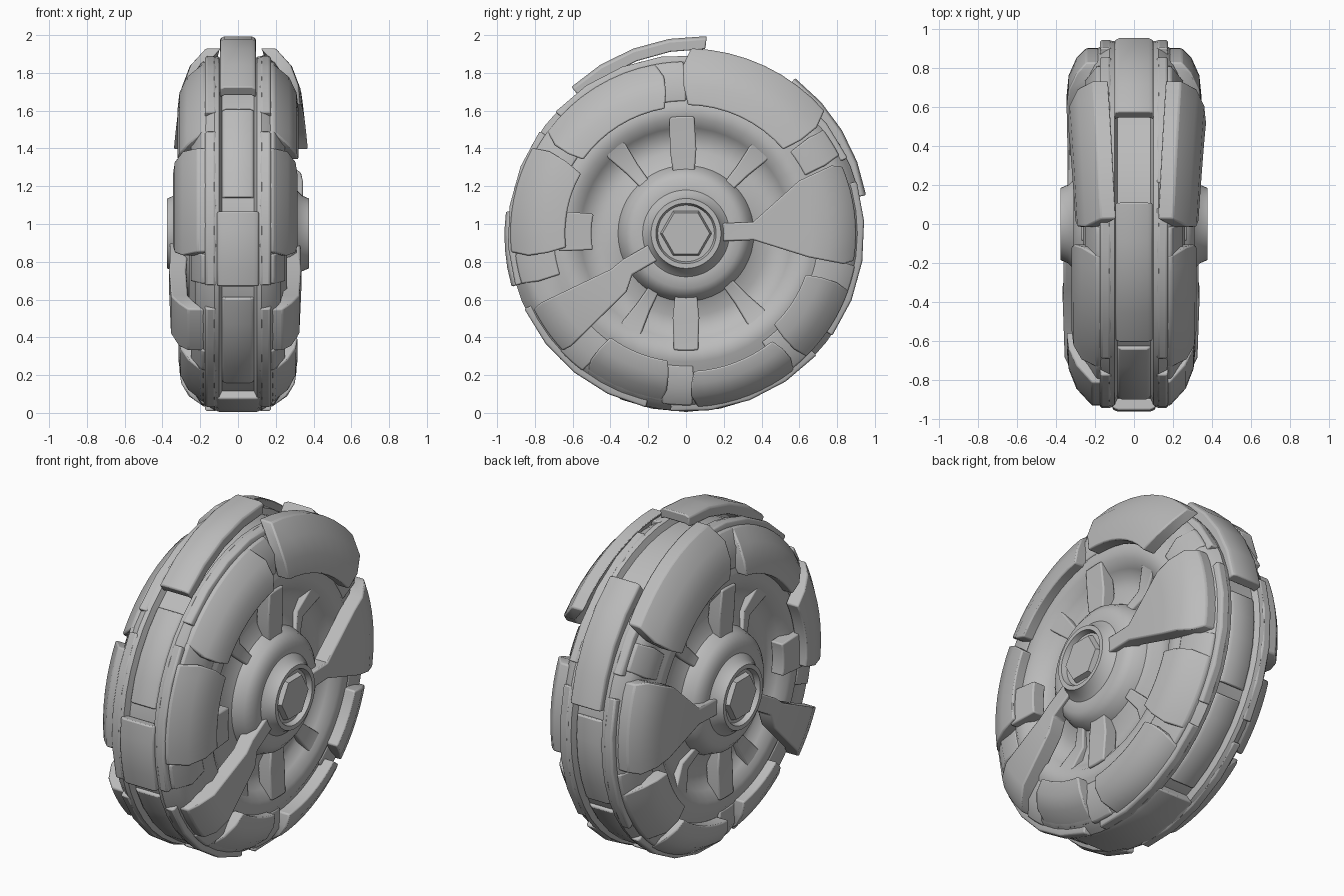
import bpy, bmesh
from math import sin, cos, radians, degrees, pi
from mathutils import Vector

cube = bpy.data.objects.get("Cube")
if cube:
    bpy.data.objects.remove(cube)

AXLE_Z = 0.95
metal = bpy.data.materials.new("plain grey")
metal.use_nodes = True
GREY = (0.5, 0.5, 0.5, 1)
metal.diffuse_color = GREY
metal.node_tree.nodes["Principled BSDF"].inputs["Base Color"].default_value = GREY


def polar(x, r, deg):
    a = radians(deg)
    return Vector((x, r * cos(a), AXLE_Z + r * sin(a)))


def finish(name, bm, bevel=0.0):
    bmesh.ops.recalc_face_normals(bm, faces=bm.faces)
    mesh = bpy.data.meshes.new(name)
    bm.to_mesh(mesh)
    bm.free()
    mesh.materials.append(metal)
    ob = bpy.data.objects.new(name, mesh)
    bpy.context.collection.objects.link(ob)
    if bevel:
        mod = ob.modifiers.new("soft_edges", "BEVEL")
        mod.width, mod.segments, mod.limit_method = bevel, 2, "ANGLE"
        mod.angle_limit = radians(40)
    bpy.ops.object.select_all(action="DESELECT")
    ob.select_set(True)
    bpy.context.view_layer.objects.active = ob
    bpy.ops.object.shade_smooth_by_angle(angle=radians(38))


def slab(name, bm, rows, move, bevel):
    """Skin rows of points, then close the sheet into a slab by a per-vertex offset."""
    grid = [[bm.verts.new(p) for p in row] for row in rows]
    for a, b in zip(grid, grid[1:]):
        for i in range(len(a) - 1):
            bm.faces.new((a[i], a[i + 1], b[i + 1], b[i]))
    for v in bmesh.ops.extrude_face_region(bm, geom=bm.faces[:], use_keep_orig=True)["geom"]:
        if isinstance(v, bmesh.types.BMVert):
            v.co += move(v.co)
    finish(name, bm, bevel)


def side_slab(name, side, rows, depth=0.08, tilt=0.0, steps=8):
    """Slab on a wheel face; each row is radius, middle angle, half angle, x."""
    def row(r, mid, spread, x):
        ks = [2 * i / steps - 1 for i in range(steps + 1)]
        return [polar(side * (x + tilt * k), r, mid + spread * k) for k in ks]
    slab(name, bmesh.new(), [row(*r) for r in rows], lambda co: Vector((-side * depth, 0, 0)), 0.008)


def armour_plate(name, side, a0, a1, r0, r1, x, tilt=0.0):
    """Arc segment that curves in toward the rim."""
    mid, spread, span = (a0 + a1) / 2, (a1 - a0) / 2, r1 - r0
    side_slab(name, side, [(r0, mid, spread * 0.93, x),
                           (r0 + span * 0.35, mid, spread, x - 0.01),
                           (r0 + span * 0.7, mid, spread, x - 0.05),
                           (r1, mid, spread * 0.9, x - 0.13)], 0.08, tilt)


def fan_plate(name, side, angle, spread, knee, x):
    """Narrow arm leaving the hub that opens into a wide blade."""
    def arm(r):
        return (r, angle, degrees(0.048 / r), x - 0.005)
    blade = angle + 5
    side_slab(name, side, [arm(0.18), arm(0.36), (knee, blade, spread, x),
                           (0.76, blade, spread, x - 0.01), (0.85, blade, spread, x - 0.05),
                           (0.9, blade, spread * 0.9, x - 0.1)], 0.09)


def tread_plate(name, a0, a1, r0, r1, half, centre=0.0, steps=4):
    """Slab wrapped over the rim, slightly lower along its side edges."""
    def row(t):
        r, a = r0 + (r1 - r0) * t, a0 + (a1 - a0) * t
        return [polar(centre + k * half, r - 0.012 * (abs(k) == 1), a) for k in (-1, -0.75, 0.75, 1)]

    def inward(co):
        return Vector((0, -co.y, AXLE_Z - co.z)).normalized() * 0.06
    slab(name, bmesh.new(), [row(i / steps) for i in range(steps + 1)], inward, 0.008)


# Wheel body: half profile (radius, x) mirrored across the rim and spun
half = [(0, 0.345), (0.15, 0.345), (0.16, 0.375), (0.185, 0.375), (0.2, 0.34), (0.23, 0.31),
        (0.29, 0.31), (0.335, 0.275), (0.36, 0.21), (0.44, 0.175), (0.52, 0.18), (0.56, 0.215),
        (0.61, 0.255), (0.68, 0.26), (0.72, 0.235), (0.79, 0.23), (0.85, 0.225), (0.89, 0.2),
        (0.925, 0.15), (0.94, 0.125), (0.935, 0.1), (0.9, 0.085)]
profile = half + [(r, -x) for r, x in reversed(half)]
body = bmesh.new()
pts = [body.verts.new(polar(x, r, 90)) for r, x in profile]
edges = [body.edges.new(p) for p in zip(pts, pts[1:])]
bmesh.ops.spin(body, geom=pts + edges, cent=(0, 0, AXLE_Z), axis=(1, 0, 0), angle=2 * pi,
               steps=48, use_merge=True)
bmesh.ops.remove_doubles(body, verts=body.verts, dist=0.0005)
finish("wheel_body", body)

# Raised centre plates around the tread
tread_plate("top_tread_plate", 84, 128, 1.05, 0.985, 0.095)
tread_plate("back_tread_plate", 12, 55, 0.975, 1.005, 0.1)
tread_plate("front_tread_plate", 173, 197, 0.96, 0.965, 0.11)
tread_plate("bottom_tread_plate", 248, 292, 0.945, 0.945, 0.13)
for n, (start, end) in enumerate([(134, 168), (202, 240), (296, 330), (334, 368)]):
    tread_plate(f"groove_plate_{n}", start, end, 0.92, 0.92, 0.085)

for label, side in (("left", 1), ("right", -1)):
    flare = 0.0 if side > 0 else 0.03
    # Armour segments on the wheel face
    armour_plate(f"{label}_upper_back_plate", side, 39, 91, 0.68, 0.98, 0.35 - flare, -0.02)
    armour_plate(f"{label}_upper_front_plate", side, 98, 146, 0.67, 0.91, 0.32)
    armour_plate(f"{label}_front_plate", side, 149, 188, 0.64, 0.93, 0.315 + flare)
    armour_plate(f"{label}_bottom_front_plate", side, 233, 263, 0.68, 0.9, 0.315)
    armour_plate(f"{label}_bottom_back_plate", side, 272, 310, 0.73, 0.92, 0.31)
    armour_plate(f"{label}_lower_back_plate", side, 313, 342, 0.67, 0.91, 0.325)
    side_slab(f"{label}_front_tab", side, [(0.5, 179, 11, 0.29), (0.68, 179, 9, 0.3)])

    # Fan-shaped spokes
    fan_plate(f"{label}_lower_front_fan", side, 210, 9.5, 0.44, 0.335 + flare)
    fan_plate(f"{label}_back_fan", side, 2, 18, 0.66, 0.345)

    # Short upright spokes and low ribs crossing the dish
    for part, angle in (("top", 92), ("bottom", 270)):
        side_slab(f"{label}_{part}_spoke", side,
                  [(0.33, angle, 10, 0.26), (0.45, angle, 9, 0.26), (0.62, angle, 6, 0.27)])
    for n, angle in enumerate((48, 130, 240, 310)):
        side_slab(f"{label}_dish_rib_{n}", side,
                  [(0.33, angle, 5, 0.24), (0.45, angle, 5, 0.2), (0.6, angle, 6, 0.24)], steps=2)

    # Blocks filling the gaps between armour plates
    for n, angle in enumerate((96, 148, 192, 228, 267, 311, 344, 32)):
        side_slab(f"{label}_gap_block_{n}", side,
                  [(0.7, angle, 6, 0.25), (0.82, angle, 6, 0.25), (0.91, angle, 5, 0.19)], steps=4)

    # Shoulder strips beside the tread groove
    for n in range(6):
        start = n * 60 - 35
        tread_plate(f"{label}_shoulder_strip_{n}", start, start + 52, 0.945, 0.945, 0.03, side * 0.145)

    # Six-sided hub cap
    cap = bmesh.new()
    bmesh.ops.create_cone(cap, cap_ends=True, segments=6, radius1=0.14, radius2=0.125, depth=0.04)
    bmesh.ops.transform(cap, matrix=Vector((0, 0, 1)).rotation_difference(Vector((side, 0, 0)))
                        .to_matrix().to_4x4(), verts=cap.verts)
    bmesh.ops.translate(cap, vec=(side * 0.355, 0, AXLE_Z), verts=cap.verts)
    finish(f"{label}_hub_cap", cap)
